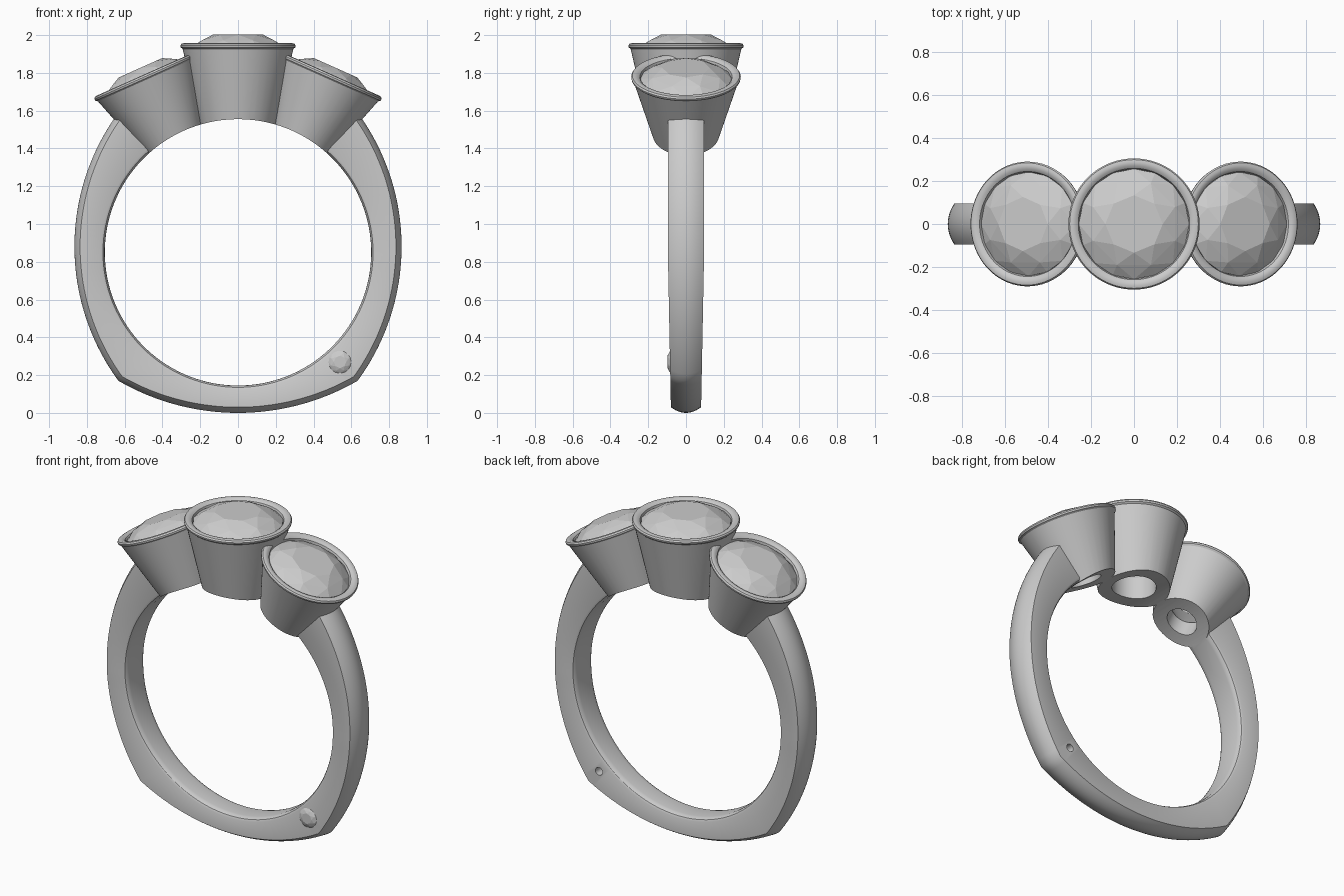
import bpy, bmesh
from math import sin, cos, pi, sqrt, radians
from mathutils import Matrix, Vector

if "Cube" in bpy.data.objects:
    bpy.data.objects.remove(bpy.data.objects["Cube"])

CZ, RI = 0.85, 0.705          # finger hole centre height and radius


def make(name, bm, matrix=Matrix()):
    bmesh.ops.recalc_face_normals(bm, faces=bm.faces[:])
    me = bpy.data.meshes.new(name)
    bm.to_mesh(me)
    bm.free()
    me.transform(matrix)
    ob = bpy.data.objects.new(name, me)
    bpy.context.collection.objects.link(ob)
    return ob


def activate(ob):
    bpy.ops.object.select_all(action='DESELECT')
    ob.select_set(True)
    bpy.context.view_layer.objects.active = ob


def cut(ob, cutter):
    activate(ob)
    m = ob.modifiers.new("cut", 'BOOLEAN')
    m.operation, m.solver, m.object = 'DIFFERENCE', 'EXACT', cutter
    bpy.ops.object.modifier_apply(modifier=m.name)


def smooth(ob, angle=30):
    activate(ob)
    bpy.ops.object.shade_smooth_by_angle(angle=radians(angle))


def grid_loop(bm, rings, closed):
    # bridge a list of closed vertex rings
    n = len(rings)
    for i in range(n if closed else n - 1):
        a, b = rings[i], rings[(i + 1) % n]
        for j in range(len(a)):
            k = (j + 1) % len(a)
            bm.faces.new((a[j], a[k], b[k], b[j]))


def lathe(name, prof, matrix, tube=True, seg=72):
    bm = bmesh.new()
    rings = [[bm.verts.new((r * cos(2 * pi * i / seg), r * sin(2 * pi * i / seg), z))
              for i in range(seg)] for r, z in prof]
    grid_loop(bm, rings, tube)
    if not tube:
        bm.faces.new(rings[0])
        bm.faces.new(rings[-1])
    return make(name, bm, matrix)


def gem(name, r, matrix):
    # brilliant cut: table, crown, girdle, pavilion point
    bm = bmesh.new()
    for n, rad, z, off in ((8, 0.52, 0.30, 0), (8, 0.80, 0.185, 0.5), (16, 1, 0.03, 0),
                           (16, 1, 0, 0), (8, 0.25, -0.62, 0.5), (1, 0, -0.84, 0)):
        for i in range(n):
            a = 2 * pi * (i + off) / n
            bm.verts.new((r * rad * cos(a), r * rad * sin(a), r * z))
    bmesh.ops.convex_hull(bm, input=bm.verts[:])
    return make(name, bm, matrix)


# Shank: domed section swept along the outer outline
side = []
for i in range(41):
    z = 0.17 + (1.65 - 0.17) * i / 40
    side.append((0.866 - 1.2 + sqrt(1.44 - (z - 0.88) ** 2), z))
cx = side[0][0]
R = (cx ** 2 + 0.17 ** 2) / (2 * 0.17)
bottom = [(x, R - sqrt(R * R - x * x)) for x in (cx * i / 16 for i in range(-15, 16))]
path = [(-x, z) for x, z in reversed(side)] + bottom + side
bm = bmesh.new()
rings = []
for x, z in path:
    d = Vector((x, 0, z - CZ))
    W = d.length - RI
    d.normalize()
    h = 0.08 + 0.015 * min(1, z / 0.8)
    half = [(h - 0.035, 0), (h - 0.018, 0.003), (h - 0.006, 0.01), (h, 0.022)]
    half += [(h * k / 6, W - 0.03 * (k / 6) ** 2) for k in range(6, 0, -1)]
    sec = half + [(0, W)] + [(-y, t) for y, t in reversed(half)]
    rings.append([bm.verts.new(Vector((0, y, CZ)) + d * (RI + t)) for y, t in sec])
grid_loop(bm, rings, False)
bm.faces.new(rings[0])
bm.faces.new(rings[-1])
shank = make("shank", bm)

# Seats: centre one and two tilted ones, each with a stone
tilt = radians(24)
mats = {"centre": Matrix.Translation((0, 0, 1.957))}
for nm, s in (("left", -1), ("right", 1)):
    mats[nm] = Matrix.Translation((0.5 * s, 0, 1.79)) @ Matrix.Rotation(tilt * s, 4, 'Y')

finger = lathe("finger_cutter", [(RI, -1), (RI, 1)],
               Matrix.Translation((0, 0, CZ)) @ Matrix.Rotation(pi / 2, 4, 'X'), False, 160)
helpers = [finger]
seats = {}
for nm, M in mats.items():
    mid = nm == "centre"
    rt = 0.305 if mid else 0.29      # rim radius
    rb = 0.185 if mid else 0.13      # radius at the deep end
    rh = 0.125 if mid else 0.09      # hole radius
    g = rt - 0.052                   # stone opening
    seat = lathe(nm + "_seat", [
        (rb, -0.50), (rt - 0.012, -0.03), (rt - 0.002, -0.022), (rt, -0.012),
        (rt - 0.006, -0.003), (rt - 0.018, 0), (rt - 0.034, -0.003), (rt - 0.046, -0.012),
        (g, -0.03), (g, -0.06), (rh, -0.27), (rh, -0.50)], M)
    cut(seat, finger)
    seats[nm] = seat
    gem(nm + "_stone", g + 0.004, M @ Matrix.Translation((0, 0, -0.032)))
    cutter = lathe(nm + "_cutter", [(rb - 0.015, -0.52), (rt - 0.03, -0.02), (rt - 0.03, 0.1)],
                   M, False)
    helpers.append(cutter)
    if not mid:
        cut(shank, cutter)
for nm in ("left", "right"):
    cut(seats[nm], bpy.data.objects["centre_cutter"])

# Small stone set in the front of the shank, with a hole through to the back
P = Matrix.Translation((0.54, -0.083, 0.27)) @ Matrix.Rotation(pi / 2, 4, 'X')
hole = lathe("hole_cutter", [(0.024, -0.4), (0.024, 0.1)], P, False, 32)
helpers.append(hole)
cut(shank, hole)
gem("small_stone", 0.063, P @ Matrix.Translation((0, 0, -0.004)))

for ob in [shank] + list(seats.values()):
    smooth(ob)
for ob in helpers:
    bpy.data.objects.remove(ob)
